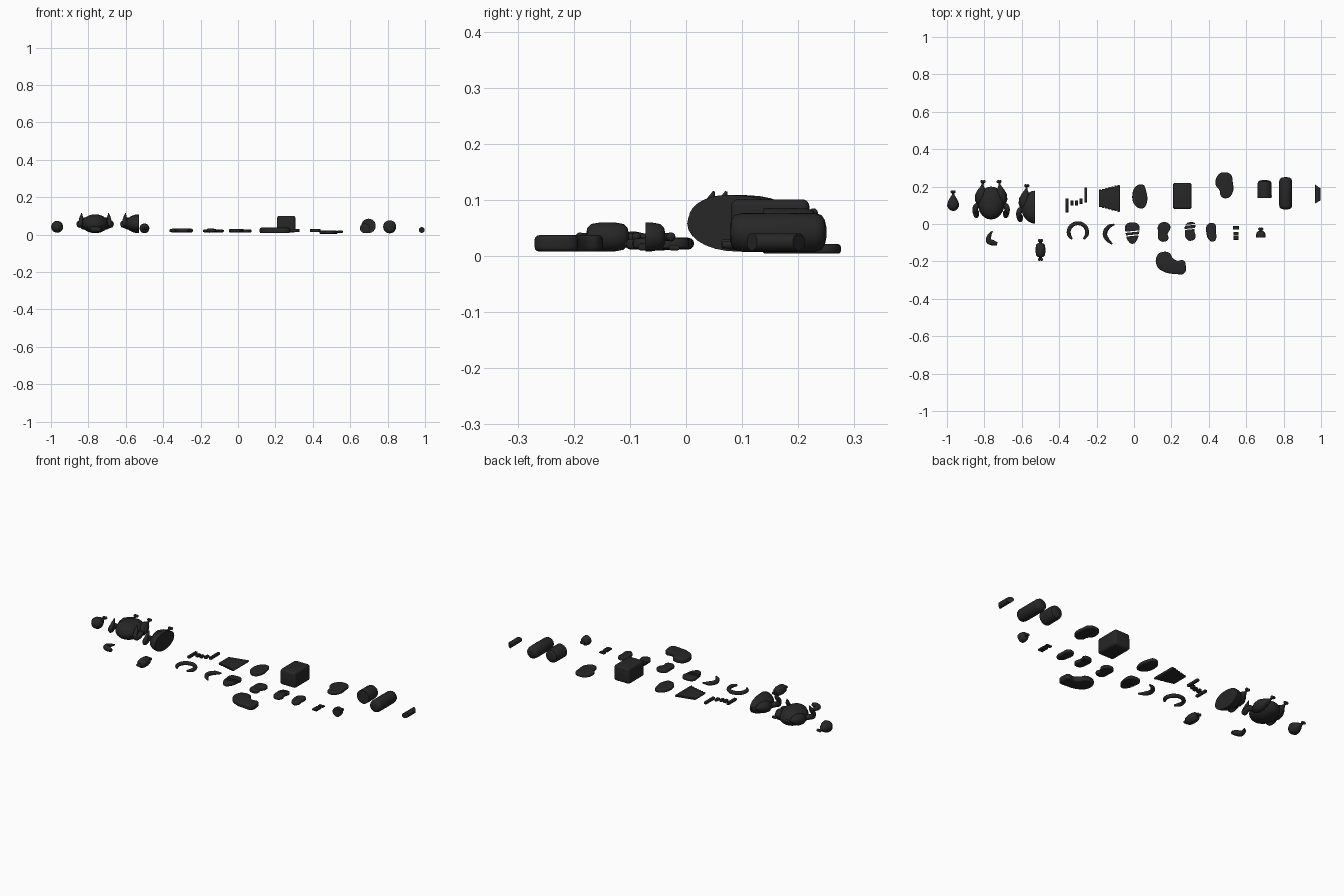
import bpy, bmesh, math
from mathutils import Vector

if "Cube" in bpy.data.objects:
    bpy.data.objects.remove(bpy.data.objects["Cube"])

mat = bpy.data.materials.new("dark")
mat.diffuse_color = (0.02, 0.02, 0.02, 1)
mat.use_nodes = True
mat.node_tree.nodes["Principled BSDF"].inputs["Base Color"].default_value = mat.diffuse_color


def finish(o, angle=40):
    o.data.materials.append(mat)
    bpy.ops.object.select_all(action='DESELECT')
    bpy.context.view_layer.objects.active = o
    o.select_set(True)
    bpy.ops.object.shade_smooth_by_angle(angle=math.radians(angle))
    return o


def mesh_obj(name, bm):
    bmesh.ops.recalc_face_normals(bm, faces=bm.faces[:])
    me = bpy.data.meshes.new(name)
    bm.to_mesh(me)
    bm.free()
    o = bpy.data.objects.new(name, me)
    bpy.context.collection.objects.link(o)
    return finish(o)


def cut(bm, co, no):
    # remove everything on the normal side and close the hole
    r = bmesh.ops.bisect_plane(bm, geom=bm.verts[:] + bm.edges[:] + bm.faces[:],
                               plane_co=co, plane_no=no, clear_outer=True)
    es = [e for e in r['geom_cut'] if isinstance(e, bmesh.types.BMEdge)]
    if es:
        bmesh.ops.holes_fill(bm, edges=es, sides=0)


def ball(name, c, r, planes=()):
    bm = bmesh.new()
    bmesh.ops.create_uvsphere(bm, u_segments=24, v_segments=14, radius=1)
    for v in bm.verts:
        v.co = Vector(c) + Vector([a * b for a, b in zip(v.co, r)])
    for co, no in planes:
        cut(bm, co, no)
    return mesh_obj(name, bm)


def lathe(name, start, end, prof, planes=(), n=24):
    # prof: (fraction along axis, radius)
    a, b = Vector(start), Vector(end)
    q = (b - a).to_track_quat('Z', 'Y')
    bm = bmesh.new()
    rings = []
    for t, r in prof:
        rings.append([bm.verts.new(a.lerp(b, t) + q @ Vector(
            (r * math.cos(2 * math.pi * i / n), r * math.sin(2 * math.pi * i / n), 0))) for i in range(n)])
    for p, s in zip(rings, rings[1:]):
        for i in range(n):
            bm.faces.new((p[i], p[(i + 1) % n], s[(i + 1) % n], s[i]))
    bm.faces.new(rings[0])
    bm.faces.new(rings[-1])
    for co, no in planes:
        cut(bm, co, no)
    return mesh_obj(name, bm)


def to_bmesh(cu):
    o = bpy.data.objects.new("tmp", cu)
    bpy.context.collection.objects.link(o)
    bpy.context.view_layer.update()
    bm = bmesh.new()
    me = o.evaluated_get(bpy.context.evaluated_depsgraph_get()).to_mesh()
    bm.from_mesh(me)
    bpy.data.objects.remove(o)
    bmesh.ops.remove_doubles(bm, verts=bm.verts[:], dist=0.00005)
    return bm


def spline(cu, pts, radii=None, closed=False, handle='AUTO'):
    sp = cu.splines.new('BEZIER')
    sp.bezier_points.add(len(pts) - 1)
    for i, p in enumerate(pts):
        b = sp.bezier_points[i]
        b.co = (p[0], p[1], p[2] if len(p) > 2 else 0)
        b.handle_left_type = b.handle_right_type = handle
        b.radius = radii[i] if radii else 1
    sp.use_cyclic_u = closed
    sp.resolution_u = 8


def slab(name, c, pts, z0, z1, bands=(None,), handle='AUTO', bevel=0.005):
    # rounded flat piece; bands split it into slices along y
    for k, band in enumerate(bands):
        cu = bpy.data.curves.new(name, 'CURVE')
        cu.dimensions = '2D'
        cu.fill_mode = 'BOTH'
        spline(cu, [(c[0] + x, c[1] + y) for x, y in pts], closed=True, handle=handle)
        cu.bevel_depth, cu.bevel_resolution, cu.offset = bevel, 2, -bevel
        cu.extrude = (z1 - z0) / 2 - bevel
        bm = to_bmesh(cu)
        bmesh.ops.translate(bm, vec=(0, 0, (z0 + z1) / 2), verts=bm.verts[:])
        if band:
            cut(bm, (0, band[0], 0), (0.1, -1, 0))
            cut(bm, (0, band[1], 0), (-0.1, 1, 0))
        mesh_obj(name if not band else f"{name}_{k}", bm)


def tube(name, pts, r, radii):
    cu = bpy.data.curves.new(name, 'CURVE')
    cu.dimensions = '3D'
    spline(cu, pts, radii)
    cu.bevel_depth, cu.bevel_resolution, cu.use_fill_caps = r, 4, True
    return mesh_obj(name, to_bmesh(cu))


def knob(name, x, y, z, r=0.008):
    for s in (-1, 1):
        ball(name, (x + s * r * 0.75, y, z), (r, r, r))


# drumstick
lathe("drumstick", (-.967, .07, .042), (-.967, .172, .042),
      [(0, .004), (.03, .014), (.1, .023), (.25, .032), (.4, .031), (.6, .022), (.78, .011), (.85, .006), (1, .006)])
knob("drumstick_bone", -.967, .172, .045)


# roast birds: whole and half
def bird(name, x, y, sides, planes):
    ball(name + "_body", (x, y, .058), (.072, .088, .05), planes)
    ball(name + "_breast", (x, y - .015, .068), (.06, .07, .041), planes)
    for s in sides:
        lathe(name + "_leg", (x + s * .062, y - .02, .05), (x + s * .043, y + .115, .075),
              [(0, .004), (.06, .016), (.25, .03), (.45, .032), (.65, .022), (.8, .01), (.86, .006), (1, .006)])
        knob(name + "_leg_bone", x + s * .043, y + .115, .077)
        tube(name + "_wing", [(x + s * .06, y - .005, .05), (x + s * .082, y - .02, .06), (x + s * .08, y - .065, .055),
                              (x + s * .074, y - .05, .09), (x + s * .072, y - .04, .115)],
             .015, [.8, 1, .9, .7, .15])


bird("whole_bird", -.764, .112, (-1, 1), [])
bird("half_bird", -.53, .09, (-1,), [((-.53, 0, 0), (1, 0, 0))])

# bird wing
tube("loose_wing", [(-.757, -.038, .026), (-.773, -.062, .027), (-.776, -.09, .028), (-.757, -.1, .028), (-.733, -.107, .026)],
     .014, [.25, .75, 1.1, 1.1, .7])

# meat on the bone, whole and halved
meat = [(.18, .004), (.2, .016), (.26, .023), (.4, .026), (.6, .026), (.74, .023), (.8, .016), (.82, .004)]
lathe("bone_meat", (-.5, -.2, .034), (-.5, -.08, .034), meat)
lathe("bone", (-.5, -.19, .034), (-.5, -.09, .034), [(0, .007), (1, .007)], n=12)
for y in (-.189, -.088):
    knob("bone_end", -.5, y, .034)
lathe("half_bone_meat", (.678, -.135, .034), (.678, -.015, .034), meat, [((0, -.072, 0), (0, -1, 0))])
lathe("half_bone", (.678, -.07, .034), (.678, -.025, .034), [(0, .007), (1, .007)], n=12)
knob("half_bone_end", .678, -.027, .034)

# single ribs
for x, y0, y1 in ((-.359, .062, .135), (-.331, .098, .125), (-.308, .1, .125), (-.284, .108, .135), (-.258, .115, .195)):
    slab("rib", (x, (y0 + y1) / 2), [(sx * .0075, sy * (y1 - y0) / 2) for sx, sy in ((-1, -1), (1, -1), (1, 1), (-1, 1))],
         .013, .03, handle='VECTOR')

# rack of ribs
slab("rib_rack", (-.13, .137), [(-.055, -.043), (.052, -.068), (.052, .068), (-.055, .043)], .012, .027, handle='VECTOR')
for i in range(7):
    x, h = -.181 + i * .0165, .047 + i * .0042
    lathe("rack_bone", (x, .137 - h, .02), (x, .137 + h, .02), [(0, .005), (.05, .007), (.95, .007), (1, .005)], n=12)

# steaks
slab("rump_steak", (.028, .145), [(-.037, .01), (-.015, .058), (.02, .065), (.033, .045), (.033, -.05), (.015, -.062), (-.022, -.045)],
     .011, .028)
slab("large_chop", (.482, .205), [(-.03, .06), (0, .071), (.035, .06), (.046, .02), (.044, -.04), (.015, -.067), (-.015, -.058),
                                  (-.025, -.025), (-.045, .005)], .004, .021)
slab("small_chop", (.162, -.043), [(-.03, .04), (0, .053), (.028, .04), (.031, .015), (.018, -.01), (.022, -.035), (.003, -.051),
                                   (-.028, -.042), (-.034, 0)], .013, .031)
slab("thin_chop", (.414, -.043), [(-.024, .036), (-.003, .048), (.02, .04), (.024, 0), (.025, -.035), (.01, -.051), (-.012, -.043),
                                  (-.026, -.01)], .013, .031)

# sliced steaks
slab("sliced_steak", (-.009, -.048), [(-.033, .045), (0, .056), (.033, .045), (.036, 0), (.018, -.048), (0, -.058), (-.018, -.048),
                                      (-.036, 0)], .012, .03, [(-.12, -.063), (-.057, -.043), (-.037, .02)])
slab("sliced_chop", (.301, -.04), [(-.024, .038), (0, .05), (.026, .042), (.022, .005), (.028, -.03), (.012, -.048), (-.018, -.042),
                                   (-.029, 0)], .013, .031, [(-.12, -.059), (-.054, -.037), (-.032, .02)])

# large cut with two lobes
slab("shoulder_cut", (.2, -.21), [(-.077, .04), (-.055, .058), (-.01, .055), (.006, .03), (.03, .014), (.065, .015), (.077, -.015),
                                  (.07, -.052), (.02, -.057), (-.04, -.045), (-.077, -.015)], .008, .037, bevel=.008)

# meat cubes
slab("cube_a", (.545, -.021), [(-.016, -.009), (.016, -.009), (.016, .009), (-.016, .009)], .01, .02, handle='VECTOR', bevel=.003)
for y in (-.052, -.074):
    slab("cube_b", (.545, y), [(-.014, -.0105), (.014, -.0105), (.014, .0105), (-.014, .0105)], .01, .022,
         handle='VECTOR', bevel=.003)

# curved sausages
ring = [(-.3 + .049 * math.sin(a), -.044 + .048 * math.cos(a), .022) for a in [math.radians(-140 + i * 35) for i in range(9)]]
tube("ring_sausage", ring, .0105, [.5] + [1] * 7 + [.5])
tube("curved_sausage", [(-.105, -.002, .022), (-.135, -.015, .022), (-.155, -.05, .022), (-.145, -.08, .022), (-.117, -.107, .022)],
     .011, [.4, 1, 1.1, 1, .4])

# roast block
bm = bmesh.new()
bmesh.ops.create_cube(bm, size=1)
for v in bm.verts:
    k = 1 if v.co.z < 0 else .95
    v.co = Vector((.258 + v.co.x * .102 * k, .15 + v.co.y * .14, .056 + v.co.z * .09))
bmesh.ops.bevel(bm, geom=bm.edges[:], offset=.013, segments=4, profile=.5, affect='EDGES')
mesh_obj("roast_block", bm)

# large sausages: cut, whole and small end
cap = [(0, .01), (.015, .022), (.05, .031), (.12, .0345), (.5, .035), (.88, .0345), (.95, .031), (.985, .022), (1, .01)]
lathe("cut_log", (.698, .065, .047), (.698, .235, .047), [(t, r * 1.1) for t, r in cap], [((0, .138, 0), (0, -1, 0))])
lathe("whole_log", (.811, .078, .042), (.811, .25, .042), cap)
lathe("small_log", (.982, .09, .025), (.982, .235, .025), [(0, .0155), (1, .0155)],
      [((.966, .108, 0), (.6, -1, 0)), ((.998, .19, 0), (.7, 1, 0))])
